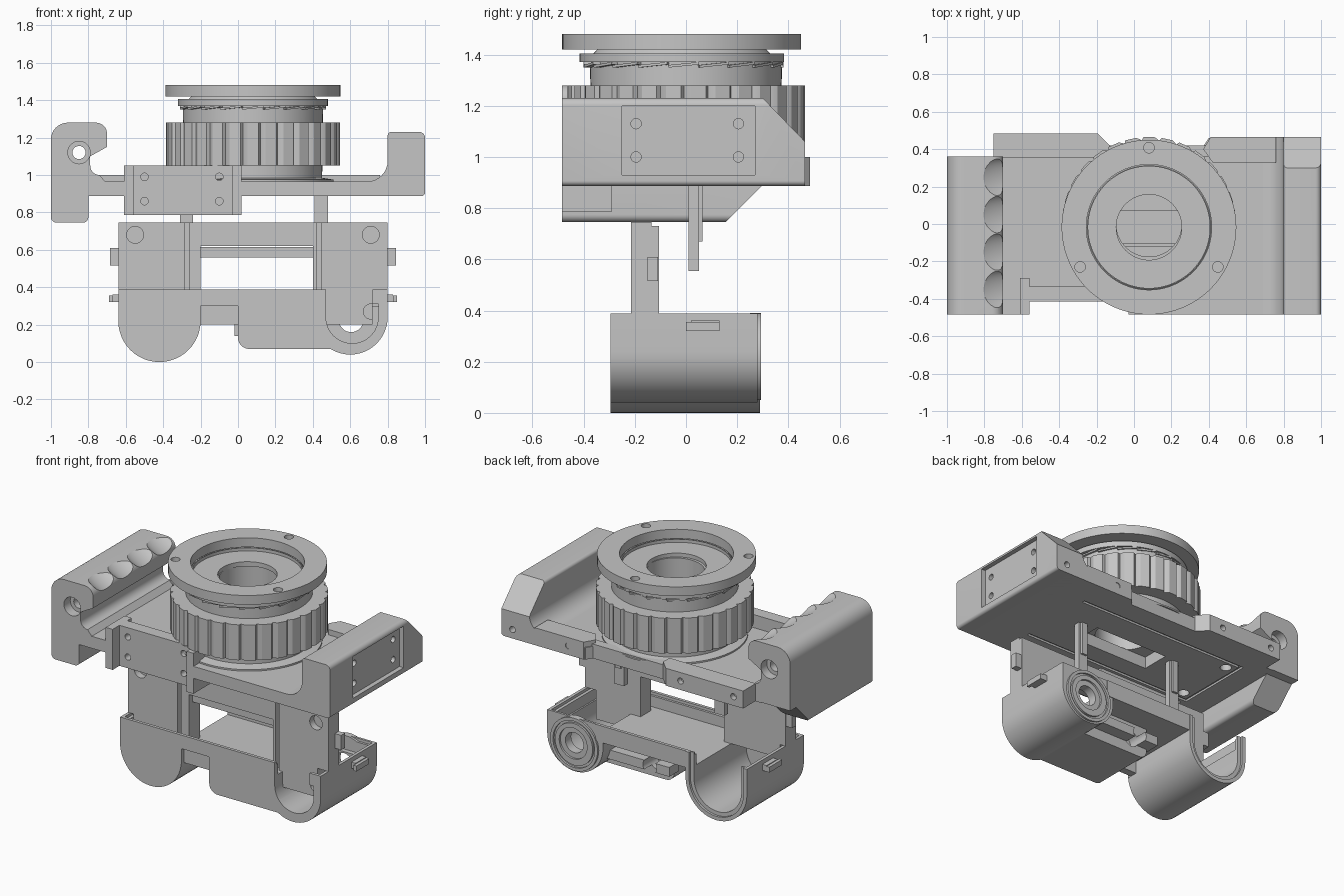
import bpy, bmesh, math
from mathutils import Vector, Matrix

if "Cube" in bpy.data.objects:
    bpy.data.objects.remove(bpy.data.objects["Cube"])

shade = .56
grey = bpy.data.materials.new("plain grey")
grey.use_nodes = True
grey.diffuse_color = (shade, shade, shade, 1)
grey.node_tree.nodes["Principled BSDF"].inputs["Base Color"].default_value = grey.diffuse_color

centre_x = .08                       # lens axis and lower body centre
ring_y = -.017                       # centre of the upper lens rings
front, back = -.485, .465            # upper body depth
under, deck, bar_top = .887, .965, 1  # plate underside, plate top, rear bar top
body_front, body_back, rim = -.295, .285, .388
far = 2                              # reach of cutters that pass right through


def finish(name, bm):
    bmesh.ops.remove_doubles(bm, verts=bm.verts, dist=1e-5)
    bmesh.ops.recalc_face_normals(bm, faces=bm.faces)
    mesh = bpy.data.meshes.new(name)
    bm.to_mesh(mesh)
    bm.free()
    part = bpy.data.objects.new(name, mesh)
    mesh.materials.append(grey)
    bpy.context.collection.objects.link(part)
    return part


def prism(name, outline, axis, low, high):
    """Extrude an outline along x (y,z points), y (x,z points) or z (x,y points)."""
    place = {"x": lambda a, b: (low, a, b), "y": lambda a, b: (a, low, b), "z": lambda a, b: (a, b, low)}[axis]
    step = Vector([(high - low) * (axis == letter) for letter in "xyz"])
    bm = bmesh.new()
    face = bm.faces.new([bm.verts.new(place(*point)) for point in outline])
    new = bmesh.ops.extrude_face_region(bm, geom=[face])["geom"]
    bmesh.ops.translate(bm, verts=[v for v in new if isinstance(v, bmesh.types.BMVert)], vec=step)
    return finish(name, bm)


def box(name, left, right, near, rear, bottom, top):
    return prism(name, [(left, near), (right, near), (right, rear), (left, rear)], "z", bottom, top)


def arc(a, b, radius, start, end, steps=8):
    angles = [math.radians(start + (end - start) * i / steps) for i in range(steps + 1)]
    return [(a + radius * math.cos(t), b + radius * math.sin(t)) for t in angles]


def rod(name, a, b, radius, axis, low, high):
    return prism(name, arc(a, b, radius, 0, 360, 48)[:-1], axis, low, high)


def hole(a, b, radius, axis, low=-far, high=far):
    return rod("cutter", a, b, radius, axis, low, high)


def slot(*limits):
    return box("cutter", *limits)


def trough(name, x, z, radius, top, near, rear):
    """Upright-sided channel with a round bottom, running front to back."""
    outline = [(x - radius, top)] + arc(x, z, radius, 180, 360, 24) + [(x + radius, top)]
    return prism(name, outline, "y", near, rear)


def lathe(name, outline, y):
    """Turn a closed (radius, z) outline around an upright axis."""
    bm = bmesh.new()
    verts = [bm.verts.new((centre_x + radius, y, z)) for radius, z in outline]
    edges = [bm.edges.new((verts[i - 1], verts[i])) for i in range(len(verts))]
    bmesh.ops.spin(bm, geom=verts + edges, cent=(centre_x, y, 0), axis=(0, 0, 1), angle=math.tau, steps=96)
    return finish(name, bm)


def boolean(part, tools, operation="DIFFERENCE"):
    for tool in tools:
        modifier = part.modifiers.new("boolean", "BOOLEAN")
        modifier.operation, modifier.solver, modifier.object = operation, "EXACT", tool
        bpy.context.view_layer.objects.active = part
        bpy.ops.object.modifier_apply(modifier=modifier.name)
        bpy.data.objects.remove(tool)
    return part


# ---- hand grip with finger scallops
outline = (arc(-.97, .775, .03, 180, 270) + arc(-.83, .775, .03, 270, 360)
           + [(-.8, under), (-.71, under), (-.71, deck)] + arc(-.74, 1.05, .05, 270, 180)
           + [(-.79, 1.1), (-.7, 1.15)] + arc(-.76, 1.22, .06, 0, 90) + arc(-.91, 1.19, .09, 90, 180))
grip = prism("grip", outline, "y", front, .36)
cutters = [hole(-.85, 1.12, .035, "y"), hole(-.85, 1.12, .06, "y", high=-.42), hole(-.85, 1.12, .06, "y", low=.3),
           prism("cutter", [(.15, .74), (.3, .89), (.5, .89), (.5, .7)], "x", -far, -.795)]
for i in range(4):
    bm = bmesh.new()
    place = Matrix.Translation((-.7, .25 - i * .2, 1.285)) @ Matrix.Rotation(math.radians(25), 4, "Y")
    bmesh.ops.create_uvsphere(bm, u_segments=32, v_segments=20, radius=1,
                              matrix=place @ Matrix.Diagonal((.2, .11, .055, 1)))
    cutters.append(finish("cutter", bm))
boolean(grip, cutters)

# ---- main plate with film gate opening, frame groove and screw holes
plate = prism("main_plate", [(-.72, front), (-.6, front), (-.6, -.3), (-.03, -.3), (-.03, front), (.9, front),
                             (.9, .46), (.4, .46), (.36, .4), (-.14, .4), (-.16, .36), (-.72, .36)],
              "z", under, deck)
groove = boolean(slot(-.64, .78, -.27, .27, .8, .9), [slot(-.62, .76, -.25, .25, -far, far)])
boolean(plate, [groove, slot(-.19, .35, -.12, .07, -far, far)]
        + [hole(x, y, .035, "z", high=.93) for x in (-.56, .7) for y in (-.2, .2)])

# ---- side block with recessed panel
outline = ([(.62, under)] + arc(.98, under + .02, .02, 270, 360) + arc(.97, 1.2, .03, 0, 90)
           + arc(.82, 1.21, .02, 90, 180) + arc(.69, deck + .11, .11, 0, -90) + [(.62, deck)])
side_block = prism("side_block", outline, "y", front, back)
chamfer = prism("cutter", [(.3, 1.23), (back, 1.06), (.6, .92), (.6, far), (.3, far)], "x", .5, far)
boolean(side_block, [chamfer, slot(.97, far, -.25, .27, .93, 1.2), hole(.92, .945, .02, "y", low=.42)]
        + [hole(y, z, .02, "x", low=.93) for y in (-.195, .205) for z in (1, 1.13)])

# ---- front bracket block
bracket = box("front_block", -.61, .02, -.415, -.29, .787, 1.05)
boolean(bracket, [hole(x, z, .02, "y", high=-.36) for x in (-.5, -.1) for z in (.86, .99)]
        + [slot(-.56, -.03, -.335, far, deck, far)])
for x in (-.61, -.03):
    box("front_block_rib", x, x + .05, front, -.29, .787, 1.05)

# ---- rear bars
bar = prism("rear_bar_right", [(-.75, .355), (-.13, .355), (-.13, .42), (-.195, .485), (-.75, .485)],
            "z", under, bar_top)
boolean(bar, [hole(x, .945, .02, "y", low=.45) for x in (-.68, -.3)])
bar = prism("rear_bar_left", [(.37, .4), (.42, .33), (.76, .33), (.76, back), (.41, back)], "z", under, bar_top)
boolean(bar, [hole(.52, .945, .02, "y", low=.4)])
box("rear_bar_middle", -.14, .4, .36, .42, under, .98)

# ---- lens
bore = .175
lathe("lens_barrel", [(bore, deck), (.43, deck), (.43, .975), (.37, .985), (.375, 1.375), (bore, 1.375)], 0)
lathe("lens_collar", [(bore, 1.37), (.4, 1.37), (.4, 1.405), (.345, 1.405), (.33, 1.42), (.325, 1.42),
                      (.325, 1.4), (bore, 1.4)], ring_y)
flange = lathe("lens_flange", [(.335, 1.42), (.467, 1.42), (.467, 1.48), (.335, 1.48)], ring_y)
boolean(flange, [hole(x, y, .028, "z", low=1.45) for x, y in arc(centre_x, ring_y, .425, 90, 330, 2)])
ribs = 30
outline = []
for i in range(ribs):
    for part, radius in ((0, .455), (.2, .465), (.8, .465), (.92, .448)):
        angle = math.tau * (i + part) / ribs
        outline.append((centre_x + radius * math.cos(angle), radius * math.sin(angle)))
boolean(prism("focus_ring", outline, "z", 1.05, 1.28), [hole(centre_x, 0, .365, "z")])
teeth = 20
for i in range(teeth):
    tooth = box("barrel_tooth", -.06, .06, -.39, -.36, -.005, .005)
    tooth.data.transform(Matrix.Translation((centre_x, -.01, 1.36)) @ Matrix.Rotation(math.tau * i / teeth, 4, "Z")
                         @ Matrix.Rotation(-.1, 4, "Y"))

# ---- legs hanging from the plate
for x in (-.31, .41):
    box("guide_leg", x, x + .07, .01, .05, .555, under)
    box("guide_leg_step", x + .015, x + .055, .05, .065, .67, under)

# ---- lower body: two film chambers joined by a shallow tray
body = trough("lower_body", -.42, .22, .22, rim, body_front, .29)
outline = arc(.06, .13, .06, 180, 270) + [(.5, .07), (.5, .32), (0, .32)]
boolean(body, [trough("chamber", .6, .24, .2, rim, body_front, .28),
               box("tray", -.25, .45, body_front, body_back, .28, rim),
               box("front_skirt", -.25, .1, body_front, -.22, .2, .3),
               prism("middle_block", outline, "y", body_front, .12),
               box("rear_ledge", -.02, .45, .1, .2, .14, .2)], "UNION")
boolean(body, [trough("cutter", -.42, .22, .17, far, -.26, far),
               trough("cutter", -.42, .22, .195, far, .275, far),
               trough("cutter", .61, .24, .14, .31, -far, .22),
               slot(.47, .72, -far, -.2, .3, far),
               slot(-.6, .76, -.26, .25, .3, far),
               slot(-.62, .78, -.275, .265, .37, far),
               slot(-.2, 0, -far, -.27, 0, .3),
               hole(.12, .17, .05, "y", low=.05, high=.5),
               hole(.605, .225, .065, "y", low=0)])

# ---- rear knob with ring groove
knob = rod("rear_knob", .6, .22, .17, "y", .25, .293)
ring = boolean(hole(.6, .22, .15, "y", low=.28), [hole(.6, .22, .135, "y", high=far + 1)])
boolean(knob, [hole(.605, .225, .065, "y"), hole(.605, .225, .1, "y", low=.28), ring])

# ---- upright front wall with window
wall = box("front_wall", -.64, .8, -.215, -.105, rim, .745)
boolean(wall, [box("wall_foot", -.6, -.2, -.215, -.105, .3, .4), box("wall_flap", .4, .72, -.215, -.105, .2, .4)],
        "UNION")
boolean(wall, [slot(-.2, .4, -far, far, 0, .62), slot(.3, .47, -far, far, 0, .3),
               hole(.71, .27, .04, "y", high=-.18), slot(-far, far, -.135, far, .73, far)]
        + [hole(x, .68, .045, "y", high=-.17) for x in (-.55, .71)]
        + [slot(x, x + .025, -far, -.17, .25, far) for x in (-.285, .42)])
box("window_shelf", -.21, .41, -.18, -.105, .56, .615)


# ---- side tabs and clips, mirrored about the lower body centre
def side_box(name, side, inner, outer, *limits):
    box(name, *sorted((centre_x + side * inner, centre_x + side * outer)), *limits)


for side in (-1, 1):
    side_box("side_tab", side, .7, .765, -.15, -.11, .515, .61)
    side_box("side_clip", side, .7, .75, .02, .13, .32, .36)
    side_box("side_clip_hook", side, .75, .77, 0, .13, .32, .355)

# ---- crisp edges, smooth curves
for part in bpy.context.collection.objects:
    if part.type == "MESH" and grey.name in part.data.materials:
        bpy.ops.object.select_all(action="DESELECT")
        part.select_set(True)
        bpy.context.view_layer.objects.active = part
        bpy.ops.object.shade_smooth_by_angle(angle=math.radians(30))
